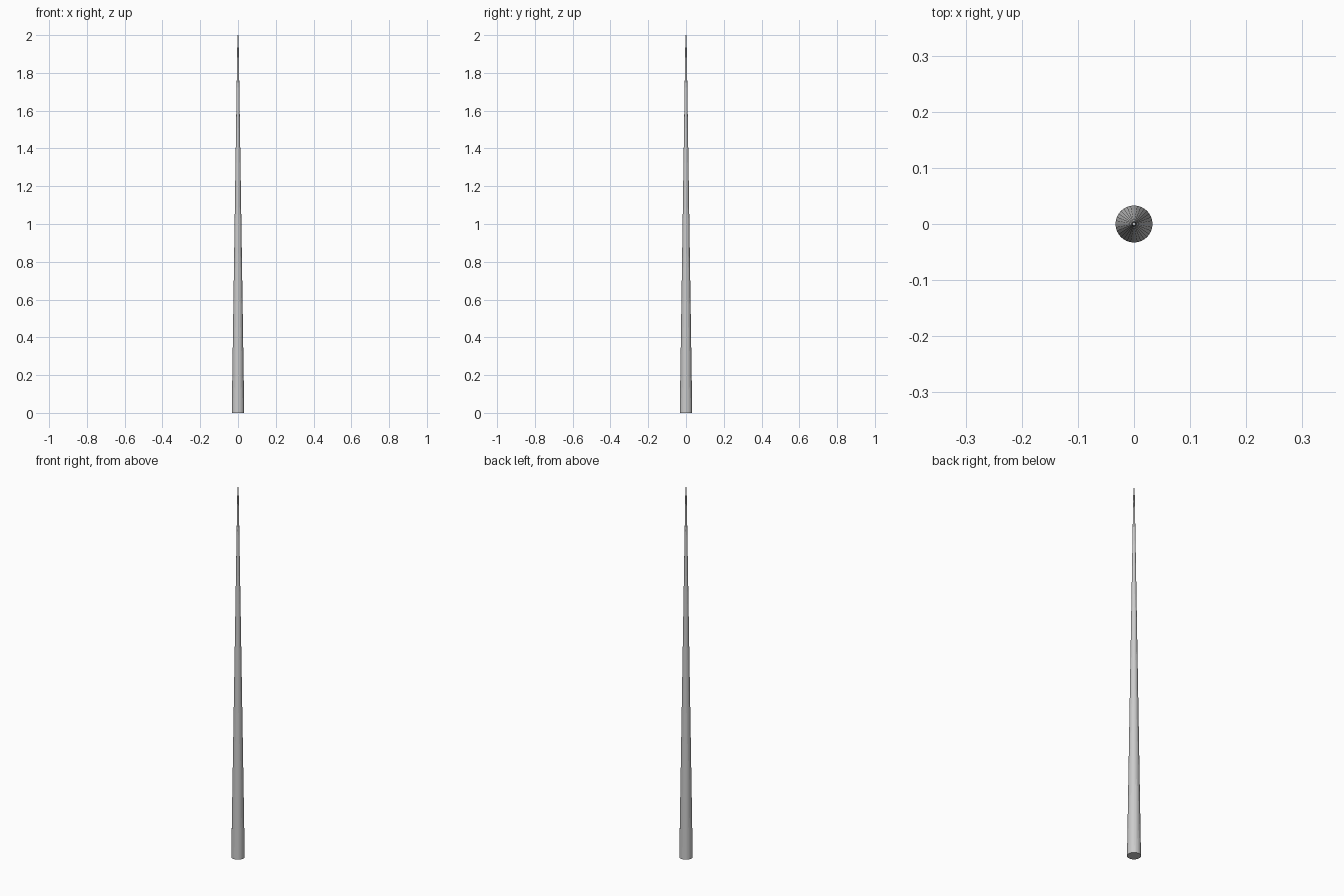
import bpy

if "Cube" in bpy.data.objects:
    bpy.data.objects.remove(bpy.data.objects["Cube"])

# Slender tapered pole with a small blunt tip
bpy.ops.mesh.primitive_cone_add(vertices=32, radius1=0.033, radius2=0.003,
                                depth=2.0, location=(0, 0, 1.0))
pole = bpy.context.object
pole.name = "tapered_pole"
